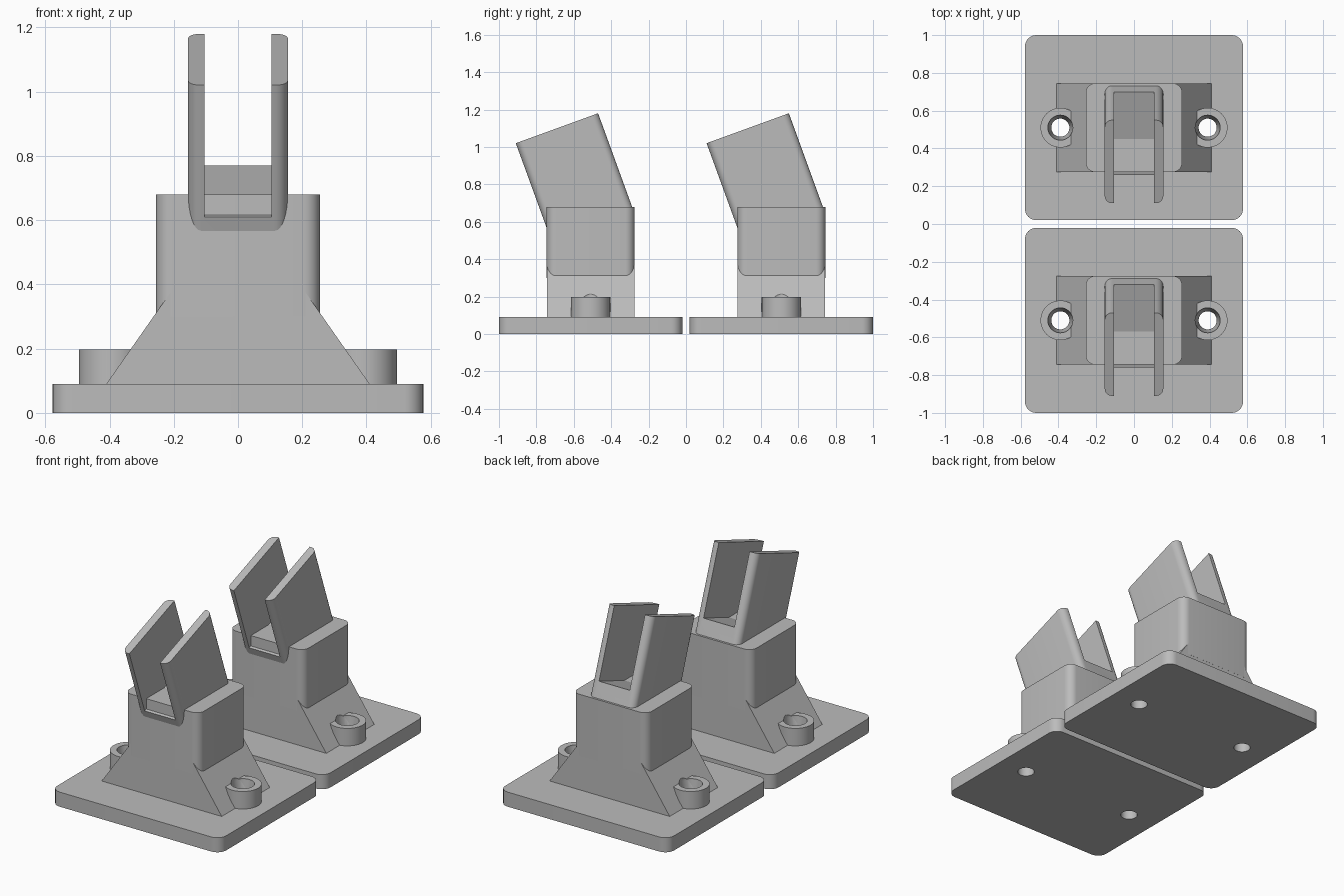
import bpy, bmesh, math
from mathutils import Matrix

if "Cube" in bpy.data.objects:
    bpy.data.objects.remove(bpy.data.objects["Cube"])

grey = bpy.data.materials.new("plain grey")
grey.diffuse_color = (0.5, 0.5, 0.5, 1)
grey.use_nodes = True
grey.node_tree.nodes["Principled BSDF"].inputs["Base Color"].default_value = grey.diffuse_color


def make(name, bm):
    """Turn a bmesh into a smooth-by-angle grey object."""
    bmesh.ops.recalc_face_normals(bm, faces=bm.faces[:])
    mesh = bpy.data.meshes.new(name)
    bm.to_mesh(mesh)
    bm.free()
    mesh.materials.append(grey)
    ob = bpy.data.objects.new(name, mesh)
    bpy.context.collection.objects.link(ob)
    return ob


def loft(name, rings):
    """Skin a stack of equal-length rings and cap both ends."""
    bm = bmesh.new()
    vs = [[bm.verts.new(p) for p in ring] for ring in rings]
    n = len(vs[0])
    for a, b in zip(vs, vs[1:]):
        for i in range(n):
            j = (i + 1) % n
            bm.faces.new((a[i], a[j], b[j], b[i]))
    bm.faces.new(vs[0][::-1])
    bm.faces.new(vs[-1])
    return make(name, bm)


def rounded_ring(hx, hy, r, z, steps=8):
    pts = []
    for k, (sx, sy) in enumerate([(1, 1), (-1, 1), (-1, -1), (1, -1)]):
        for s in range(steps + 1):
            a = math.pi / 2 * (k + s / steps)
            pts.append((sx * (hx - r) + r * math.cos(a),
                        sy * (hy - r) + r * math.sin(a), z))
    return pts


def rect_ring(hx, hy, z):
    return [(hx, hy, z), (-hx, hy, z), (-hx, -hy, z), (hx, -hy, z)]


def round_stack(name, x, profile, n=48):
    """Turned solid standing at x, from (radius, height) pairs."""
    return loft(name, [[(x + r * math.cos(2 * math.pi * i / n),
                         r * math.sin(2 * math.pi * i / n), z) for i in range(n)]
                       for r, z in profile])


def cut(ob, cutters):
    for c in cutters:
        m = ob.modifiers.new("cut", 'BOOLEAN')
        m.operation, m.solver, m.object = 'DIFFERENCE', 'EXACT', c
    dg = bpy.context.evaluated_depsgraph_get()
    mesh = bpy.data.meshes.new_from_object(ob.evaluated_get(dg))
    ob.modifiers.clear()
    ob.data = mesh


HOLE_X = 0.39

# flat mounting plate
plate = loft("base_plate", [rounded_ring(0.577, 0.49, 0.06, z) for z in (0, 0.09)])

# tapered foot rising into the block
foot = loft("tapered_foot", [rect_ring(0.41 - 0.70 * (z - 0.09), 0.2345, z)
                             for z in (0.07, 0.5)])

# rounded block that carries the channel
block = loft("support_block", [rounded_ring(0.255, 0.235, 0.05, z) for z in (0.3, 0.68)])

# screw bosses, and drills with a countersink
bosses = [round_stack("screw_boss", s * HOLE_X, [(0.105, 0.08), (0.105, 0.198)])
          for s in (-1, 1)]
drills = [round_stack("drill", s * HOLE_X,
                      [(0.048, -0.1), (0.048, 0.11), (0.066, 0.19), (0.066, 0.5)])
          for s in (-1, 1)]

# tilted channel, open at the front, back and top
channel = loft("tilted_channel", [rounded_ring(0.155, 0.234, 0.04, z)
                                  for z in (-0.55, 0)])
slot = loft("slot_cutter", [rect_ring(0.105, 0.4, z) for z in (-0.436, 0.2)])

for part in [plate, foot] + bosses:
    cut(part, drills)
cut(channel, [slot])
channel.data.transform(Matrix.Translation((0, -0.18, 1.10))
                       @ Matrix.Rotation(math.radians(20), 4, 'X'))

for helper in drills + [slot]:
    bpy.data.objects.remove(helper, do_unlink=True)

parts = [plate, foot, block, channel] + bosses
bpy.ops.object.select_all(action='DESELECT')
for ob in parts:
    ob.select_set(True)
bpy.context.view_layer.objects.active = plate
bpy.ops.object.shade_smooth_by_angle(angle=math.radians(30))

# front and back mounts
for ob in parts:
    twin = ob.copy()
    twin.name = "back_" + ob.name
    bpy.context.collection.objects.link(twin)
    twin.location.y = 0.51
    ob.name = "front_" + ob.name
    ob.location.y = -0.51
